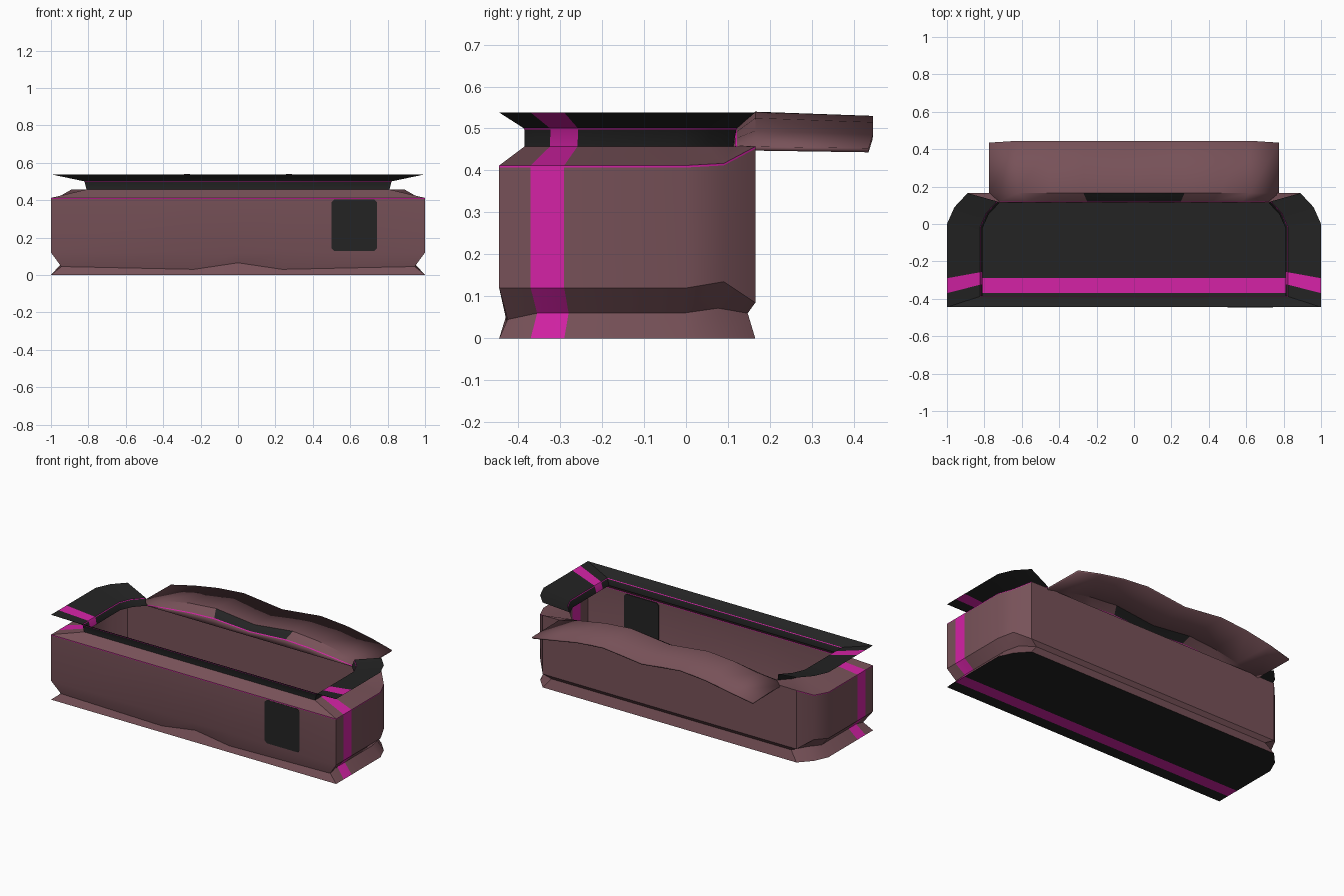
import bpy, bmesh

if "Cube" in bpy.data.objects:
    bpy.data.objects.remove(bpy.data.objects["Cube"])

def mat(name, rgb):
    m = bpy.data.materials.new(name)
    m.diffuse_color = (*rgb, 1)
    m.use_nodes = True
    m.node_tree.nodes["Principled BSDF"].inputs["Base Color"].default_value = m.diffuse_color
    return m

MATS = [mat("dusty plum canvas", (0.185, 0.083, 0.098)),
        mat("black lining", (0.017, 0.017, 0.017)),
        mat("magenta trim", (0.66, 0.016, 0.38))]
PLUM, BLACK, PINK = 0, 1, 2

def finish(bm, name, smooth=True):
    bmesh.ops.recalc_face_normals(bm, faces=bm.faces)
    me = bpy.data.meshes.new(name)
    bm.to_mesh(me)
    bm.free()
    for m in MATS:
        me.materials.append(m)
    ob = bpy.data.objects.new(name, me)
    bpy.context.collection.objects.link(ob)
    if smooth:
        bpy.context.view_layer.objects.active = ob
        ob.select_set(True)
        bpy.ops.object.shade_smooth_by_angle(angle=0.6)
        ob.select_set(False)
    return ob

# Plan outline, right half from front centre round to back centre
HALF = [(0, -.445), (.25, -.445), (1, -.445), (1, -.37), (1, -.29), (1, 0),
        (.96, .09), (.89, .165), (.72, .165), (0, .165)]
N = 18

def half_index(k):
    k %= N
    return k if k <= 9 else N - k

def ring(bm, w, yf, yb, zs):
    """One closed ring: outline squeezed to half width w and y range yf..yb."""
    out = []
    for k in range(N):
        h = half_index(k)
        x, y = HALF[h]
        s = -1 if k > 9 else 1
        z = zs[h] if isinstance(zs, list) else zs
        out.append(bm.verts.new((s * x * w, yf + (y + .445) / .61 * (yb - yf), z)))
    return out

def loft(bm, a, b, colour, last=8):
    for k in range(N):
        h = k if k < 9 else 17 - k
        if h > last:
            continue
        f = bm.faces.new((a[k], a[(k + 1) % N], b[(k + 1) % N], b[k]))
        f.material_index = PINK if h == 3 else colour

# Bag body: floor, pinched base, walls and sloping shoulder
bm = bmesh.new()
top = [.41, .41, .41, .41, .41, .41, .415, .455, .457, .457]
base = ring(bm, 1, -.445, .165, 0)
pinch = ring(bm, .945, -.425, .147, [.065, .03, .045, .06, .06, .06, .072, .06, .06, .06])
belly = ring(bm, 1, -.445, .165, [.12, .12, .12, .12, .12, .12, .135, .085, .085, .085])
wall = ring(bm, 1, -.445, .165, [z - .003 for z in top])
pipe = ring(bm, 1, -.445, .165, [z + .002 for z in top])
mouth = ring(bm, .81, -.385, .112, .457)
loft(bm, base, pinch, PLUM)
loft(bm, pinch, belly, PLUM)
loft(bm, belly, wall, PLUM)
loft(bm, wall, pipe, PINK, 6)
for k in range(7, 11):       # plain back edge
    bm.faces.new((wall[k], wall[k + 1], pipe[k + 1], pipe[k]))
loft(bm, pipe, mouth, PLUM)
for h in range(2, 7):        # floor strips across the bag
    f = bm.faces.new((base[h], base[h + 1], base[N - h - 1], base[N - h]))
    f.material_index = PINK if h == 3 else BLACK
finish(bm, "bag_body")

# Black collar: upright band, thin piping and flared lip, open at the back
bm = bmesh.new()
c0 = ring(bm, .81, -.385, .112, .457)
c1 = ring(bm, .82, -.385, .12, .497)
c2 = ring(bm, .823, -.387, .121, .501)
c3 = ring(bm, 1, -.445, .165, .538)
loft(bm, c0, c1, BLACK, 6)
loft(bm, c1, c2, PINK, 6)
loft(bm, c2, c3, BLACK, 6)
bmesh.ops.delete(bm, geom=[v for v in bm.verts if not v.link_faces], context='VERTS')
finish(bm, "flared_collar")

# Wavy lid flap opened out to the back
WAVE = [(0, .50), (.27, .53), (.45, .515), (.62, .485), (.775, .453)]
COLS = [(-x, z) for x, z in WAVE[:0:-1]] + WAVE
bm = bmesh.new()
rows = []
for r in range(5):
    row = []
    for x, z in COLS:
        d = z - .453
        edge = abs(x) > .7
        y = [.112, .117, .121, .165, .435 if edge else .445][r]
        zz = [.457, .457 + d * .5, .46 + d * .53, z + .01 if not edge else z + .004, z][r]
        row.append(bm.verts.new((x * (.93 if r < 3 else 1), y, zz)))
    rows.append(row)
for r in range(4):
    for c in range(len(COLS) - 1):
        f = bm.faces.new((rows[r][c], rows[r][c + 1], rows[r + 1][c + 1], rows[r + 1][c]))
        mid = abs(COLS[c][0] + COLS[c + 1][0]) / 2
        if r == 1:
            f.material_index = PINK
        if r == 2 and mid < .27:
            f.material_index = BLACK      # grip patch near the hinge
flap = finish(bm, "lid_flap")
so = flap.modifiers.new("thickness", 'SOLIDIFY')
so.thickness = .01
so.offset = -1

# Thin black patch on the front panel, showing on both sides
bm = bmesh.new()
bmesh.ops.create_cube(bm, size=1)
bmesh.ops.scale(bm, vec=(.245, .006, .275), verts=bm.verts)
bmesh.ops.translate(bm, vec=(.622, -.443, .266), verts=bm.verts)
bmesh.ops.bevel(bm, geom=[e for e in bm.edges if abs(e.verts[0].co.y - e.verts[1].co.y) > .003],
                offset=.015, segments=1, affect='EDGES')
for f in bm.faces:
    f.material_index = BLACK
finish(bm, "front_patch", smooth=False)
